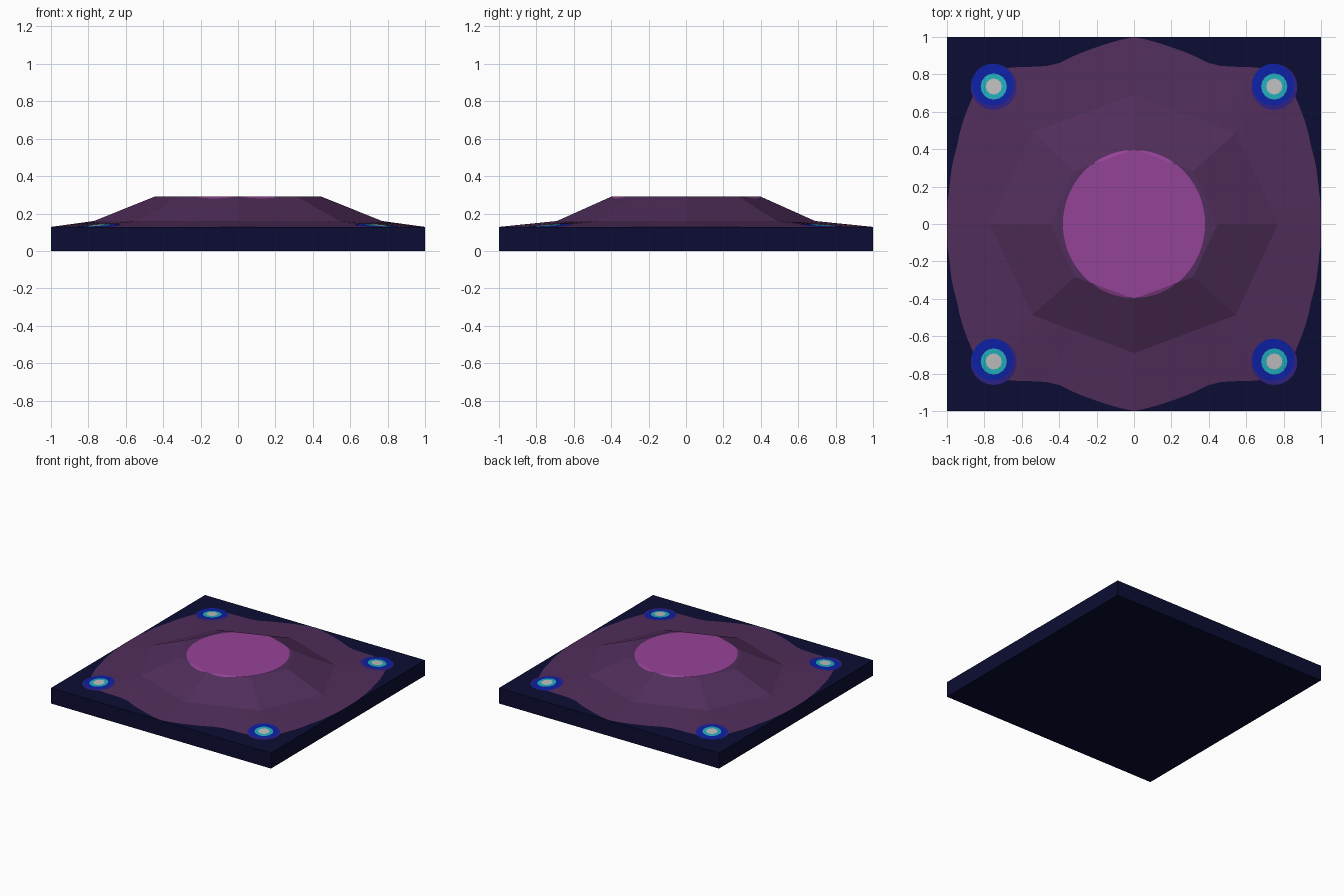
import bpy, bmesh, math

if "Cube" in bpy.data.objects:
    bpy.data.objects.remove(bpy.data.objects["Cube"])

AX, AY = 0.77, 0.69            # half sizes of the lower octagon
BASE_Z, RIM_Z, SHOULDER_Z, TOP_Z = 0.127, 0.1285, 0.16, 0.29
INNER = 0.58                   # upper octagon relative to the lower one
SEG = 96


def material(name, r, g, b):
    m = bpy.data.materials.new(name)
    m.diffuse_color = (r, g, b, 1)
    m.use_nodes = True
    m.node_tree.nodes["Principled BSDF"].inputs["Base Color"].default_value = m.diffuse_color
    return m


NAVY = material("navy", 0.0036, 0.004, 0.033)
PLUM = material("plum", 0.083, 0.027, 0.105)
MAGENTA = material("magenta", 0.30, 0.056, 0.31)
INDIGO = material("indigo", 0.028, 0.015, 0.23)
BLUE = material("blue", 0.004, 0.015, 0.38)
TEAL = material("teal", 0.016, 0.42, 0.49)
GREY = material("light grey", 0.52, 0.52, 0.52)


def make_object(name, bm, mats):
    bmesh.ops.recalc_face_normals(bm, faces=bm.faces)
    me = bpy.data.meshes.new(name)
    bm.to_mesh(me)
    bm.free()
    for m in mats:
        me.materials.append(m)
    ob = bpy.data.objects.new(name, me)
    bpy.context.collection.objects.link(ob)
    return ob


# Wavy rim outline, one quarter, mirrored by angle folding
QUARTER = [(1, 0), (1, .05), (.985, .2), (.945, .42), (.875, .65), (.82, .77),
           (.72, .83), (.55, .84), (.45, .845), (.4, .86), (.2, .945), (0, 1)]
RIM = [(math.atan2(y / AY, x / AX), math.hypot(x / AX, y / AY)) for x, y in QUARTER]


def rim(t):
    a = math.atan2(abs(math.sin(t)), abs(math.cos(t)))
    for (a0, r0), (a1, r1) in zip(RIM, RIM[1:]):
        if a <= a1 + 1e-6:
            return r0 + (r1 - r0) * (a - a0) / (a1 - a0)
    return RIM[-1][1]


def octagon(t):
    return math.cos(math.pi / 8) / math.cos(t % (math.pi / 4) - math.pi / 8)


def ellipse(t):
    return 1 / math.hypot(math.cos(t) * AX / 0.38, math.sin(t) * AY / 0.396)


def height(t, r):
    o, e = octagon(t), rim(t)
    if r <= o * INNER:
        return TOP_Z
    if r <= o:
        return TOP_Z + (SHOULDER_Z - TOP_Z) * (r / o - INNER) / (1 - INNER)
    if r <= e:
        return SHOULDER_Z + (RIM_Z - SHOULDER_Z) * (r - o) / (e - o)
    return BASE_Z


# Base slab
bm = bmesh.new()
bmesh.ops.create_cube(bm, size=1)
for v in bm.verts:
    v.co = (v.co.x * 2, v.co.y * 2, (v.co.z + 0.5) * BASE_Z)
make_object("base_slab", bm, [NAVY])

# Faceted mound with a magenta oval cut into its top
bm = bmesh.new()
centre = bm.verts.new((0, 0, TOP_Z))
spokes, oval_outside = [], []
for i in range(SEG):
    t = 2 * math.pi * i / SEG
    e, u = ellipse(t), octagon(t) * INNER
    oval_outside.append(e > u)
    radii = [min(e, u), max(e, u), octagon(t), rim(t)]
    spokes.append([bm.verts.new((AX * r * math.cos(t), AY * r * math.sin(t), height(t, r)))
                   for r in radii])
for i in range(SEG):
    j = (i + 1) % SEG
    a, b = spokes[i], spokes[j]
    bm.faces.new((centre, a[0], b[0])).material_index = 1
    for k in range(3):
        f = bm.faces.new((a[k], a[k + 1], b[k + 1], b[k]))
        f.material_index = int(k == 0 and oval_outside[i] and oval_outside[j])
make_object("mound", bm, [PLUM, MAGENTA])


# Thin corner discs that follow the mound surface
def draped_disc(name, cx, cy, radius, lift, sides, mat):
    def place(x, y):
        t = math.atan2(y / AY, x / AX)
        z = height(t, math.hypot(x / AX, y / AY))
        return bm.verts.new((x, y, z + lift))
    bm = bmesh.new()
    mid = place(cx, cy)
    rings = []
    for k in (1, 2, 3, 4):
        rings.append([place(cx + radius * k / 4 * math.cos(2 * math.pi * i / sides),
                            cy + radius * k / 4 * math.sin(2 * math.pi * i / sides))
                      for i in range(sides)])
    for i in range(sides):
        j = (i + 1) % sides
        bm.faces.new((mid, rings[0][i], rings[0][j]))
        for a, b in zip(rings, rings[1:]):
            bm.faces.new((a[i], b[i], b[j], a[j]))
    make_object(name, bm, [mat])


for sx in (-1, 1):
    for sy in (-1, 1):
        tag = ("left" if sx < 0 else "right") + ("_front" if sy < 0 else "_back")
        x, y = sx * 0.75, sy * 0.735
        draped_disc("lamp_halo_" + tag, x, y - 0.002, 0.123, 0.0015, 32, INDIGO)
        draped_disc("lamp_ring_" + tag, x - 0.006, y + 0.01, 0.112, 0.003, 32, BLUE)
        draped_disc("lamp_glow_" + tag, x, y, 0.07, 0.0045, 16, TEAL)
        draped_disc("lamp_core_" + tag, x, y, 0.043, 0.006, 12, GREY)
